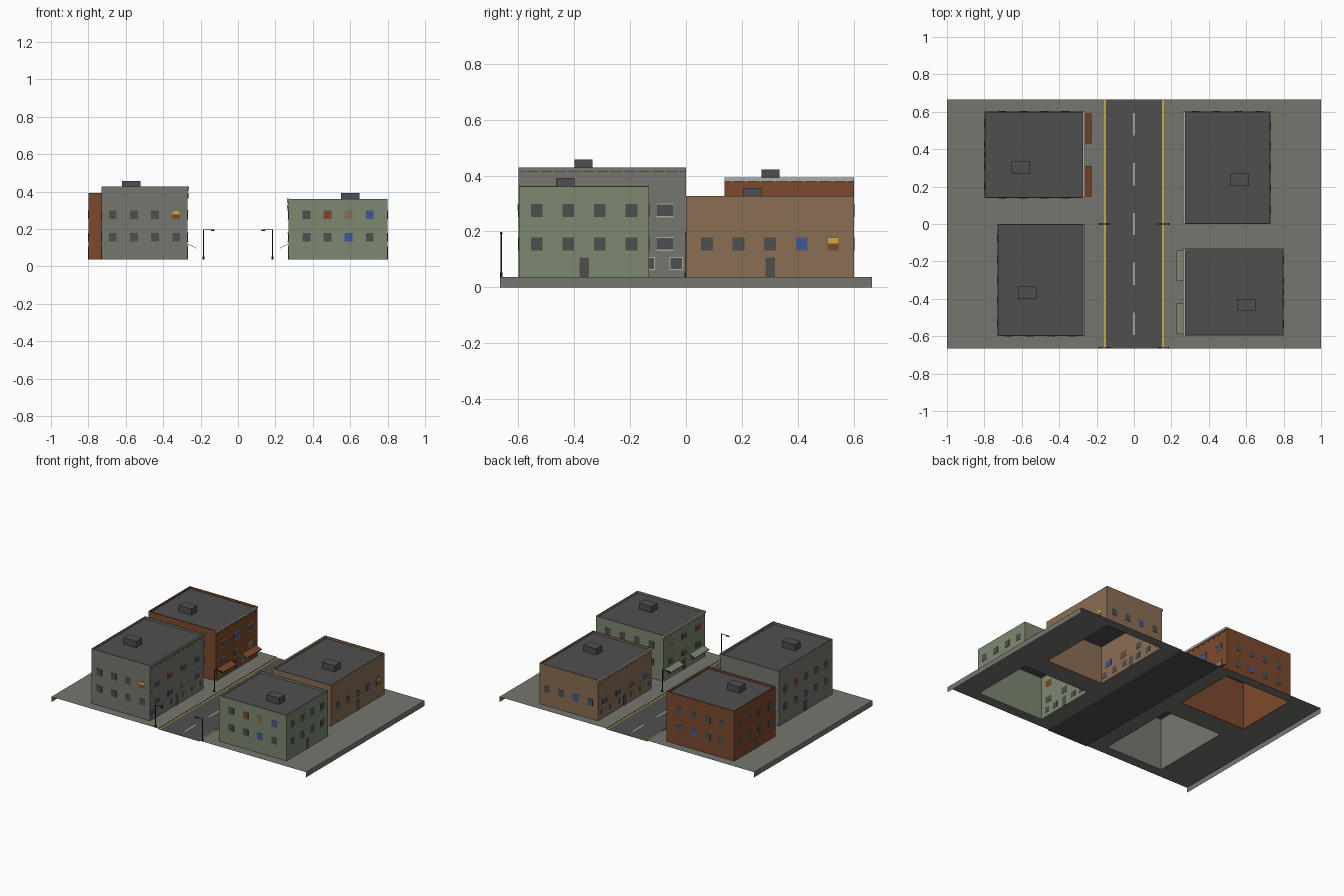
import bpy
import bmesh
from mathutils import Matrix

cube = bpy.data.objects.get("Cube")
if cube:
    bpy.data.objects.remove(cube)


def srgb(r, g, b):
    return [((c / 255 + 0.055) / 1.055) ** 2.4 for c in (r, g, b)] + [1]


# Palette
COLOURS = {
    "concrete_gray": srgb(118, 118, 112), "dark_gray": srgb(79, 79, 79),
    "sage_green": srgb(125, 135, 113), "tan": srgb(138, 110, 84),
    "brick_red": srgb(125, 73, 45), "yellow": srgb(205, 170, 62),
    "blue": srgb(66, 86, 150), "light_gray": srgb(172, 172, 166),
    "black": srgb(40, 40, 40),
}
NAMES = list(COLOURS)
MATS = []
for name, colour in COLOURS.items():
    m = bpy.data.materials.new(name)
    m.use_nodes = True
    m.diffuse_color = colour
    m.node_tree.nodes["Principled BSDF"].inputs["Base Color"].default_value = colour
    MATS.append(m)

GROUND, ROAD, CURB, END = 0.037, 0.031, 0.16, 0.665
WALL = 0.006


def finish(bm, name):
    mesh = bpy.data.meshes.new(name)
    bm.to_mesh(mesh)
    bm.free()
    for m in MATS:
        mesh.materials.append(m)
    ob = bpy.data.objects.new(name, mesh)
    bpy.context.collection.objects.link(ob)
    return ob


def quad(bm, points, colour):
    bm.faces.new([bm.verts.new(p) for p in points]).material_index = NAMES.index(colour)


def box(bm, lo, hi, colour):
    centre = [(a + b) / 2 for a, b in zip(lo, hi)]
    size = [abs(b - a) for a, b in zip(lo, hi)]
    mat = Matrix.Translation(centre) @ Matrix.Diagonal(size + [1])
    verts = bmesh.ops.create_cube(bm, size=1, matrix=mat)["verts"]
    for f in {f for v in verts for f in v.link_faces}:
        f.material_index = NAMES.index(colour)


def cylinder(bm, base, radius, height, colour):
    mat = Matrix.Translation((base[0], base[1], base[2] + height / 2))
    verts = bmesh.ops.create_cone(bm, cap_ends=True, segments=8, radius1=radius,
                                  radius2=radius, depth=height, matrix=mat)["verts"]
    for f in {f for v in verts for f in v.link_faces}:
        f.material_index = NAMES.index(colour)


def plate(bm, axis, pos, out, u, z, w, h, colour, proud=0.002, through=False):
    """Thin panel on a wall; axis is the wall normal, u runs along the wall."""
    inner = pos - out * (WALL + 0.0015 if through else 0.001)
    d = sorted((inner, pos + out * proud))
    lo, hi = [d[0], u - w / 2, z - h / 2], [d[1], u + w / 2, z + h / 2]
    if axis == "y":
        lo[:2], hi[:2] = lo[1::-1], hi[1::-1]
    box(bm, lo, hi, colour)


def window(bm, axis, pos, out, u, z, colour):
    if colour == "curtain":
        plate(bm, axis, pos, out, u, z, 0.042, 0.046, "brick_red")
        plate(bm, axis, pos, out, u, z + 0.012, 0.038, 0.02, "yellow", 0.003)
    else:
        plate(bm, axis, pos, out, u, z, 0.042, 0.046, colour)


# Buildings: footprint, height, wall colour, roof box corner, window rows,
# and odd window colours keyed by (wall, column, row)
BUILDINGS = [
    dict(name="gray_block", x=(-0.73, -0.27), y=(-0.6, 0.0), top=0.427,
         colour="concrete_gray", vent=(-0.62, -0.40), rows=2, awning=False,
         walls=("front", "outer"),
         odd={("front", 3, 1): "curtain", ("outer", 3, 1): "brick_red",
              ("road", 1, 1): "brick_red", ("road", 2, 0): "tan"}),
    dict(name="red_block", x=(-0.8, -0.27), y=(0.138, 0.602), top=0.392,
         colour="brick_red", vent=(-0.655, 0.27), rows=2, awning=True,
         walls=("front", "back", "outer"),
         odd={("back", 2, 0): "blue", ("road", 1, 1): "blue", ("road", 2, 0): "tan"}),
    dict(name="tan_block", x=(0.27, 0.73), y=(0.0, 0.602), top=0.326,
         colour="tan", vent=(0.515, 0.205), rows=1, awning=False,
         walls=("back", "outer"),
         odd={("outer", 3, 0): "blue", ("outer", 4, 0): "curtain",
              ("back", 1, 0): "blue", ("road", 0, 0): "blue", ("road", 1, 0): "brick_red"}),
    dict(name="green_block", x=(0.27, 0.8), y=(-0.598, -0.132), top=0.361,
         colour="sage_green", vent=(0.55, -0.465), rows=2, awning=True,
         walls=("front", "back", "outer"),
         odd={("front", 1, 1): "brick_red", ("front", 2, 1): "tan",
              ("front", 3, 1): "blue", ("front", 2, 0): "blue",
              ("road", 0, 1): "brick_red", ("road", 2, 1): "tan"}),
]


def build(b):
    (x0, x1), (y0, y1), top, colour = b["x"], b["y"], b["top"], b["colour"]
    side = 1 if x0 > 0 else -1
    road_x, outer_x = (x0, x1) if side > 0 else (x1, x0)
    cx, cy = (x0 + x1) / 2, (y0 + y1) / 2

    # Hollow walls rising into a parapet
    bm = bmesh.new()
    box(bm, (x0, y0, GROUND), (x0 + WALL, y1, top), colour)
    box(bm, (x1 - WALL, y0, GROUND), (x1, y1, top), colour)
    box(bm, (x0 + WALL, y0, GROUND), (x1 - WALL, y0 + WALL, top), colour)
    box(bm, (x0 + WALL, y1 - WALL, GROUND), (x1 - WALL, y1, top), colour)
    finish(bm, b["name"] + "_walls")

    # Flat roof and rooftop unit
    bm = bmesh.new()
    box(bm, (x0 + WALL, y0 + WALL, top - 0.02), (x1 - WALL, y1 - WALL, top - 0.014), "dark_gray")
    vx, vy = b["vent"]
    box(bm, (vx, vy, top - 0.014), (vx + 0.1, vy + 0.065, top + 0.03), "dark_gray")
    finish(bm, b["name"] + "_roof")

    # Cornice with brackets along the street
    bm = bmesh.new()
    box(bm, (road_x + side * 0.002, y0, top - 0.014), (road_x - side * 0.007, y1, top + 0.001), "light_gray"
        if colour != "concrete_gray" else colour)
    count = round((y1 - y0) / 0.05)
    for i in range(count):
        y = y0 + (i + 0.5) * (y1 - y0) / count
        box(bm, (road_x, y - 0.004, top - 0.028), (road_x - side * 0.005, y + 0.004, top - 0.014), colour)
    finish(bm, b["name"] + "_cornice")

    # Plain windows and rear door
    bm = bmesh.new()
    sides = {"front": ("y", y0, -1, cx, x1 - x0), "back": ("y", y1, 1, cx, x1 - x0),
             "outer": ("x", outer_x, side, cy, y1 - y0)}
    for wall in b["walls"]:
        axis, pos, out, mid, length = sides[wall]
        cols = 5 if length > 0.55 else 4
        for c in range(cols):
            for r in range(b["rows"]):
                window(bm, axis, pos, out, mid + (c - (cols - 1) / 2) * 0.113,
                       0.155 + 0.12 * r, b["odd"].get((wall, c, r), "dark_gray"))
    plate(bm, "x", outer_x, side, cy, GROUND + 0.035, 0.034, 0.07, "dark_gray")
    finish(bm, b["name"] + "_windows")

    # Street front: framed windows, shop windows and door
    bm = bmesh.new()
    cols = round((y1 - y0) / 0.152)
    step = (y1 - y0) / cols
    for c in range(cols):
        u = y0 + (c + 0.5) * step
        for r in range(b["rows"]):
            z = 0.155 + 0.12 * r
            plate(bm, "x", road_x, -side, u, z, 0.056, 0.042,
                  b["odd"].get(("road", c, r), "dark_gray"), through=True)
            for dz in (-0.023, 0.023):
                plate(bm, "x", road_x, -side, u, z + dz, 0.062, 0.005, "light_gray", 0.005)
    for s in (-1, 1):
        for k in range(3 if cols > 3 else 2):
            u = cy + s * (0.065 + 0.1 * k if cols > 3 else 0.09 + 0.08 * k)
            plate(bm, "x", road_x, -side, u, 0.085, 0.048, 0.046, "light_gray", 0.0015)
            plate(bm, "x", road_x, -side, u, 0.085, 0.041, 0.039, "dark_gray", through=True)
    plate(bm, "x", road_x, -side, cy, GROUND + 0.035, 0.036, 0.07, "dark_gray", through=True)
    finish(bm, b["name"] + "_street_front")

    # Sloped awnings over the shop windows
    if b["awning"]:
        bm = bmesh.new()
        for s in (-1, 1):
            ya, yb = cy + s * 0.06, cy + s * 0.222
            xa, xb = road_x, road_x - side * 0.042
            slope = [(xa, ya, 0.12), (xb, ya, 0.102), (xb, yb, 0.102), (xa, yb, 0.12)]
            quad(bm, slope, colour)
            quad(bm, [(xb, ya, 0.102), (xb, yb, 0.102), (xb, yb, 0.096), (xb, ya, 0.096)], colour)
        bmesh.ops.recalc_face_normals(bm, faces=bm.faces)
        ob = finish(bm, b["name"] + "_awnings")
        mod = ob.modifiers.new("thickness", "SOLIDIFY")
        mod.thickness = 0.002


for b in BUILDINGS:
    build(b)

# Pavement with openings under the buildings, lowered road, curbs and end skirts
xs = sorted({-1, 1, -CURB, CURB} | {x for b in BUILDINGS for x in b["x"]})
ys = sorted({-END, END} | {y for b in BUILDINGS for y in b["y"]})
bm = bmesh.new()
for xa, xb in zip(xs, xs[1:]):
    if xa == -CURB:
        continue
    for ya, yb in zip(ys, ys[1:]):
        mx, my = (xa + xb) / 2, (ya + yb) / 2
        if any(b["x"][0] < mx < b["x"][1] and b["y"][0] < my < b["y"][1] for b in BUILDINGS):
            continue
        quad(bm, [(xa, ya, GROUND), (xb, ya, GROUND), (xb, yb, GROUND), (xa, yb, GROUND)],
             "concrete_gray")
for s in (-1, 1):
    for x, z, turn in ((s, 0, s), (s * CURB, ROAD, -s)):
        quad(bm, [(x, -END * turn, z), (x, END * turn, z),
                  (x, END * turn, GROUND), (x, -END * turn, GROUND)], "concrete_gray")
bmesh.ops.remove_doubles(bm, verts=bm.verts, dist=0.0001)
finish(bm, "pavement")

bm = bmesh.new()
quad(bm, [(-CURB, -END, ROAD), (CURB, -END, ROAD), (CURB, END, ROAD), (-CURB, END, ROAD)],
     "dark_gray")
finish(bm, "road")

# Road markings
bm = bmesh.new()
for s in (-1, 1):
    x, z = s * 0.155, ROAD + 0.001
    quad(bm, [(x - 0.005, -END, z), (x + 0.005, -END, z), (x + 0.005, END, z), (x - 0.005, END, z)],
         "yellow")
for i in range(-2, 3):
    y, z = i * 0.267, ROAD + 0.001
    quad(bm, [(-0.005, y - 0.06, z), (0.005, y - 0.06, z), (0.005, y + 0.06, z), (-0.005, y + 0.06, z)],
         "light_gray")
finish(bm, "road_markings")

# Street lamps reaching over the road
for s, side_name in ((-1, "right"), (1, "left")):
    for y, place in ((-0.661, "front"), (0.0, "middle")):
        bm = bmesh.new()
        x = s * 0.185
        cylinder(bm, (x, y, GROUND), 0.005, 0.015, "black")
        cylinder(bm, (x, y, GROUND), 0.0025, 0.16, "black")
        box(bm, (x, y - 0.0015, 0.194), (x - s * 0.055, y + 0.0015, 0.197), "black")
        box(bm, (x - s * 0.04, y - 0.004, 0.19), (x - s * 0.06, y + 0.004, 0.196), "black")
        finish(bm, f"street_lamp_{place}_{side_name}")
